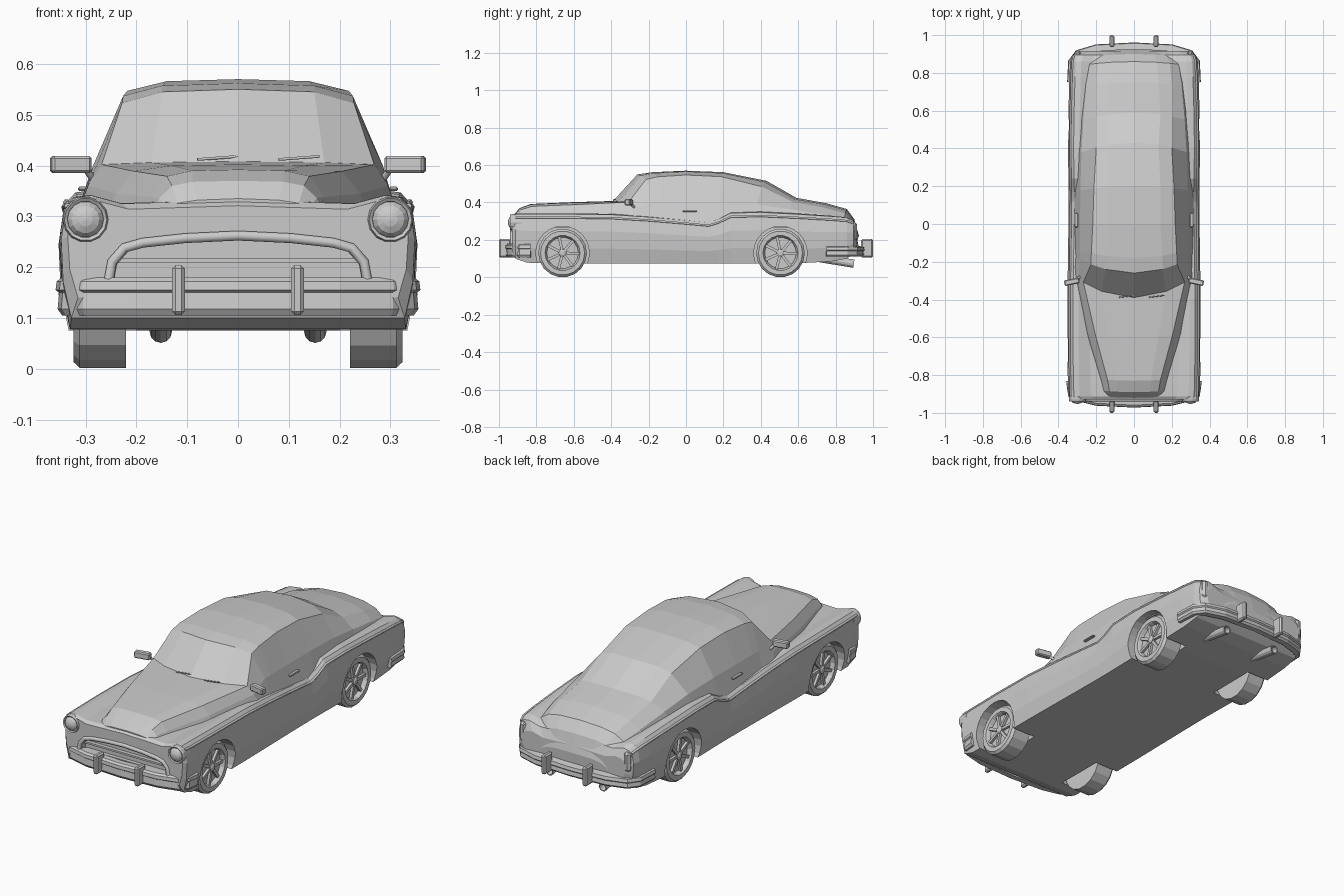
import bpy, bmesh, math
from mathutils import Vector, Matrix

if "Cube" in bpy.data.objects:
    bpy.data.objects.remove(bpy.data.objects["Cube"])


def make(name, bm):
    bmesh.ops.recalc_face_normals(bm, faces=bm.faces)
    me = bpy.data.meshes.new(name)
    bm.to_mesh(me)
    bm.free()
    ob = bpy.data.objects.new(name, me)
    bpy.context.collection.objects.link(ob)
    return ob


def loft(name, rings):
    """Closed rings of equal length joined in order, capped at both ends."""
    bm = bmesh.new()
    vs = [[bm.verts.new(p) for p in r] for r in rings]
    n = len(vs[0])
    for a, b in zip(vs, vs[1:]):
        for i in range(n):
            bm.faces.new((a[i], a[(i + 1) % n], b[(i + 1) % n], b[i]))
    bm.faces.new(vs[0])
    bm.faces.new(vs[-1])
    return make(name, bm)


def mirrored(half):
    """Half section from centre to centre -> full ring."""
    return half + [(-x, y, z) for x, y, z in half[-2:0:-1]]


def box(name, loc, size, bevel=0.0, rot=0.0):
    bm = bmesh.new()
    bmesh.ops.create_cube(bm, size=1, matrix=Matrix.Diagonal((*size, 1)))
    if bevel:
        bmesh.ops.bevel(bm, geom=bm.edges[:], offset=bevel, segments=1, affect='EDGES')
    bm.transform(Matrix.Translation(loc) @ Matrix.Rotation(rot, 4, 'Z'))
    return make(name, bm)


def lathe(name, start, axis, prof, seg=18):
    """Profile of (distance along axis, radius) turned about the axis."""
    q = Vector(axis).to_track_quat('Z', 'Y')
    return loft(name, [[Vector(start) + q @ Vector((r * math.cos(k * math.tau / seg),
                r * math.sin(k * math.tau / seg), d)) for k in range(seg)] for d, r in prof])


def tube(name, pts, r):
    cu = bpy.data.curves.new(name, 'CURVE')
    cu.dimensions = '3D'
    cu.bevel_depth = r
    cu.bevel_resolution = 1
    cu.use_fill_caps = True
    sp = cu.splines.new('POLY')
    sp.points.add(len(pts) - 1)
    for p, c in zip(sp.points, pts):
        p.co = (*c, 1)
    tmp = bpy.data.objects.new(name + "_path", cu)
    bpy.context.collection.objects.link(tmp)
    me = bpy.data.meshes.new_from_object(tmp.evaluated_get(bpy.context.evaluated_depsgraph_get()))
    bpy.data.objects.remove(tmp)
    ob = bpy.data.objects.new(name, me)
    bpy.context.collection.objects.link(ob)
    return ob


def cut(ob, cutters):
    for c in cutters:
        m = ob.modifiers.new("cut", 'BOOLEAN')
        m.operation = 'DIFFERENCE'
        m.solver = 'EXACT'
        m.object = c
    me = bpy.data.meshes.new_from_object(ob.evaluated_get(bpy.context.evaluated_depsgraph_get()))
    ob.modifiers.clear()
    ob.data = me
    for c in cutters:
        bpy.data.objects.remove(c)


# Lower body with fenders: y, half width, belt height, floor height
body = [(-.93, .335, .326, .14), (-.912, .348, .337, .10), (-.85, .35, .338, .078),
        (-.66, .353, .338, .075), (-.4, .353, .335, .075), (-.2, .35, .322, .075),
        (0, .347, .304, .075), (.12, .346, .292, .075), (.17, .346, .308, .075),
        (.24, .347, .343, .075), (.4, .35, .347, .075), (.6, .347, .337, .075),
        (.78, .342, .325, .085), (.86, .338, .317, .10), (.895, .328, .302, .125),
        (.915, .295, .26, .155)]
rings = []
for y, w, b, f in body:
    h = b - f
    rings.append(mirrored([(0, y, f), (w - .02, y, f), (w - .004, y, f + .3 * h), (w, y, f + .65 * h),
                           (w - .01, y, f + .92 * h), (w - .03, y, b), (w - .06, y, b + .004),
                           (w - .12, y, b - .012), (0, y, b - .005)]))
shell = loft("lower_body", rings)

# Wheel arches and grille opening
cutters = []
for s in (-1, 1):
    for y in (-.66, .505):
        cutters.append(lathe("arch_cutter", (s * .2, y, .13), (s, 0, 0), [(0, .143), (.3, .143)], 24))
arc = [(0, .256), (.1, .251), (.18, .242), (.215, .232), (.238, .205), (.246, .16)]
arc_ring = [(x, z) for x, z in arc] + [(-x, z) for x, z in arc[:0:-1]]
cutters.append(loft("grille_cutter", [[(x, y, z) for x, z in arc_ring] for y in (-1.0, -.9)]))
cut(shell, cutters)

# Hood, cabin and trunk: y, plan curve, centre z, then three (x, z) points outward
upper = [(-.92, .02, .335, .08, .332, .12, .326, .14, .315),
         (-.89, .02, .37, .09, .368, .13, .36, .155, .336),
         (-.83, .02, .392, .09, .39, .14, .379, .17, .338),
         (-.60, .03, .402, .13, .40, .205, .389, .24, .345),
         (-.39, .09, .408, .17, .406, .268, .402, .295, .36),
         (-.26, .07, .55, .15, .545, .228, .523, .285, .40),
         (-.18, .04, .562, .15, .557, .226, .537, .285, .40),
         (0, 0, .57, .14, .566, .218, .547, .285, .40),
         (.2, -.02, .562, .14, .557, .212, .538, .284, .40),
         (.43, -.05, .516, .13, .51, .20, .485, .278, .39),
         (.59, -.04, .425, .14, .418, .20, .404, .268, .365),
         (.75, -.02, .396, .13, .389, .20, .372, .252, .335),
         (.86, -.02, .365, .12, .358, .19, .342, .235, .312),
         (.90, -.02, .31, .11, .306, .17, .292, .21, .27),
         (.925, -.02, .22, .10, .218, .15, .21, .18, .195)]
rings = []
for y, c, z0, x1, z1, x2, z2, x3, z3 in upper:
    z4 = min(z3 - .04, max(z3 - .13, .265))
    half = [(0, z0), (x1, z1), (x2, z2), (x3, z3), (x3 + .038, z4), (0, z4)]
    rings.append(mirrored([(x, y + c * (x / .28) ** 2, z) for x, z in half]))
loft("hood_cabin_trunk", rings)

# Grille surround and bars
tube("grille_surround", [(-x * 1.04, -.93, z + .006) for x, z in arc[::-1]]
     + [(x * 1.04, -.93, z + .006) for x, z in arc[1:]], .011)
for z in (.175, .213):
    box("grille_bar", (0, -.912, z), (.47, .02, .009))


# Bumpers swept along a plan path, with guards
def bumper(name, s, path, prof):
    pts = [Vector((-x, y, 0)) for x, y in path[:0:-1]] + [Vector((x, y, 0)) for x, y in path]
    rings = []
    for i, p in enumerate(pts):
        t = (pts[min(i + 1, len(pts) - 1)] - pts[max(i - 1, 0)]).normalized()
        n = Vector((t.y, -t.x, 0))
        rings.append([(p.x + n.x * d, s * (p.y + n.y * d), z) for d, z in prof])
    loft(name, rings)
    for gx in (-.117, .117):
        box(name + "_guard", (gx, s * .968, .155), (.025, .064, .098), .007)


bumper("front_bumper", 1, [(0, -.955), (.2, -.945), (.3, -.92), (.336, -.885), (.342, -.83)],
       [(-.025, .105), (.004, .105), (.013, .118), (.01, .15), (.017, .155), (.015, .172), (.004, .18), (-.025, .18)])
bumper("rear_bumper", -1, [(0, -.945), (.2, -.935), (.3, -.905), (.333, -.86), (.338, -.75)],
       [(-.025, .11), (.004, .11), (.013, .12), (.01, .14), (.016, .146), (.012, .162), (-.025, .168)])

for s in (-1, 1):
    # Headlights with bezel and domed lens
    lathe("headlight_bezel", (s * .3, -.88, .294), (0, -1, 0),
          [(0, .045), (.05, .045), (.06, .042), (.056, .036), (.05, .035)], 14)
    lathe("headlight_lens", (s * .3, -.92, .294), (0, -1, 0),
          [(0, .037), (.012, .036), (.024, .027), (.03, .014), (.032, .003)], 14)
    # Tail lights at fender tips
    box("tail_light", (s * .298, .895, .245), (.036, .04, .10), .011)
    # Side moulding following the belt line
    tube("side_moulding", [(s * (w - .012), y, f + .93 * (b - f)) for y, w, b, f in body[1:-1]], .006)
    # Door handle and mirror
    box("door_handle", (s * .306, .02, .354), (.018, .075, .009), .003)
    box("mirror_head", (s * .329, -.306, .402), (.08, .03, .034), .005, s * -.2)
    tube("mirror_stalk", [(s * .28, -.27, .365), (s * .30, -.295, .395)], .007)
    # Exhaust pipe
    lathe("exhaust_pipe", (s * .152, .7, .105), (0, .98, -.16), [(0, .022), (.2, .022), (.2, .017), (.17, .016)], 12)
    # Wheels: tyre, recessed dish, spokes, hub
    for y in (-.66, .505):
        lathe("wheel", (s * .22, y, .13), (s, 0, 0),
              [(0, .13), (.092, .13), (.104, .118), (.104, .094), (.098, .09), (.082, .084)], 18)
        lathe("hub", (s * .3, y, .13), (s, 0, 0), [(0, .022), (.018, .02), (.023, .012)], 12)
        for k in range(7):
            a = k * math.tau / 7 + .2
            bm = bmesh.new()
            bmesh.ops.create_cube(bm, size=1, matrix=Matrix.Translation((0, 0, .05))
                                  @ Matrix.Diagonal((.014, .015, .078, 1)))
            bm.transform(Matrix.Translation((s * .308, y, .13)) @ Matrix.Rotation(a, 4, 'X'))
            make("wheel_spoke", bm)

# Wipers at the windscreen base
for x in (-.06, .1):
    tube("wiper", [(x - .02, -.388, .412), (x + .06, -.378, .418)], .003)
